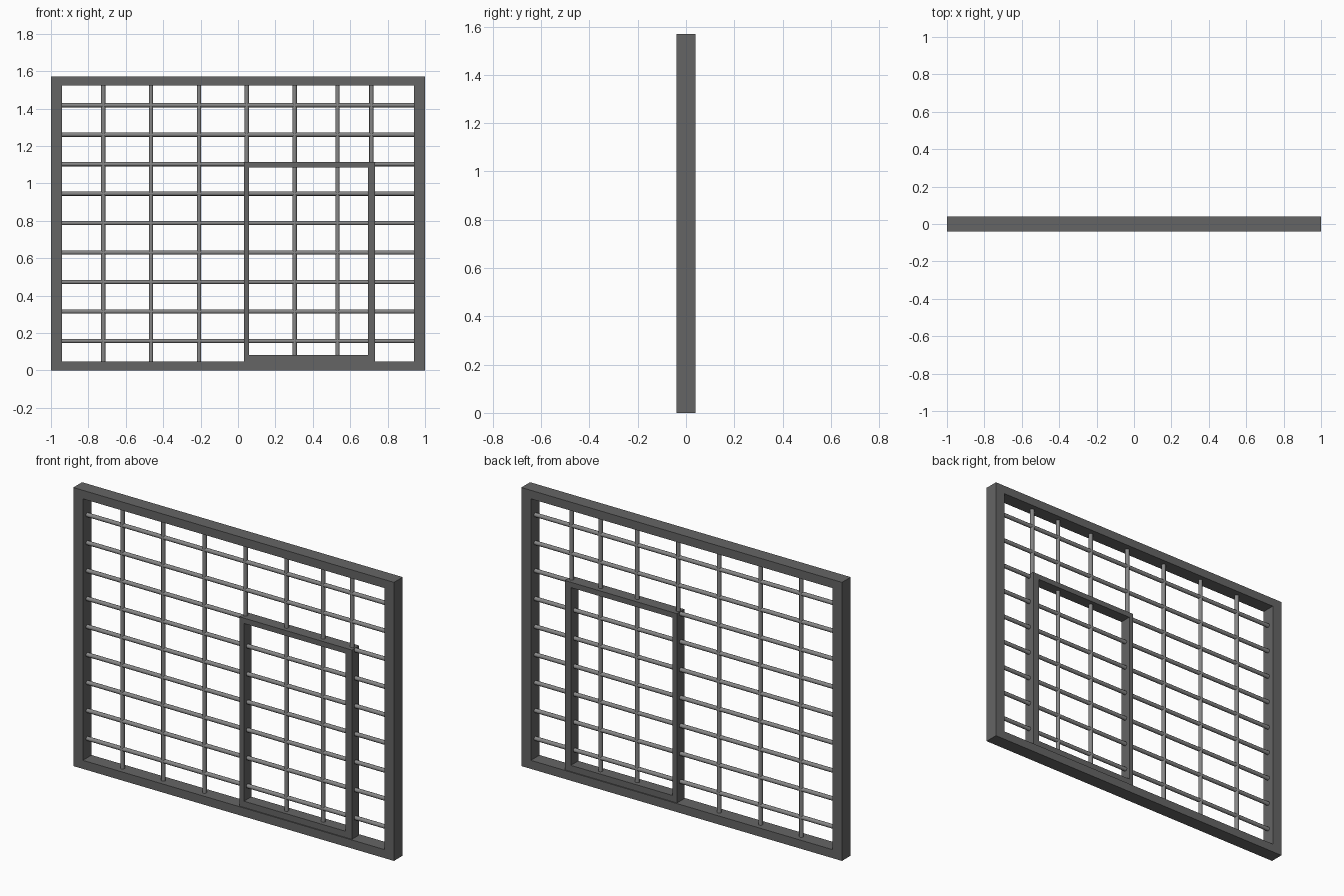
import bpy
import math

cube = bpy.data.objects.get("Cube")
if cube:
    bpy.data.objects.remove(cube, do_unlink=True)


def material(name, grey):
    mat = bpy.data.materials.new(name)
    mat.use_nodes = True
    colour = (grey, grey, grey, 1)
    mat.diffuse_color = colour
    mat.node_tree.nodes["Principled BSDF"].inputs["Base Color"].default_value = colour
    return mat


dark_steel = material("dark_steel", 0.13)
bar_steel = material("bar_steel", 0.24)


def box(name, x0, x1, z0, z1, depth):
    bpy.ops.mesh.primitive_cube_add(size=1, location=((x0 + x1) / 2, 0, (z0 + z1) / 2))
    obj = bpy.context.object
    obj.name = name
    obj.scale = (x1 - x0, depth, z1 - z0)
    bpy.ops.object.transform_apply(location=False, rotation=False)
    obj.data.materials.append(dark_steel)


def rod(name, centre, length, horizontal):
    bpy.ops.mesh.primitive_cylinder_add(
        vertices=12, radius=0.0115, depth=length, location=centre,
        rotation=(0, math.pi / 2 if horizontal else 0, 0))
    obj = bpy.context.object
    obj.name = name
    obj.data.materials.append(bar_steel)
    bpy.ops.object.shade_smooth_by_angle(angle=math.radians(40))


# Outer frame
HEIGHT, DEPTH = 1.57, 0.078
SIDE, RAIL = 0.06, 0.048
box("frame_right_post", -1, -1 + SIDE, 0, HEIGHT, DEPTH)
box("frame_left_post", 1 - SIDE, 1, 0, HEIGHT, DEPTH)
box("frame_bottom_rail", -1 + SIDE, 1 - SIDE, 0, RAIL, DEPTH)
box("frame_top_rail", -1 + SIDE, 1 - SIDE, HEIGHT - RAIL, HEIGHT, DEPTH)

# Door frame
DOOR_DEPTH = 0.066
box("door_right_post", 0.033, 0.06, 0.045, 1.115, DOOR_DEPTH)
box("door_left_post", 0.695, 0.733, 0.045, 1.115, DOOR_DEPTH)
box("door_bottom_rail", 0.06, 0.695, 0.045, 0.083, DOOR_DEPTH)
box("door_top_rail", 0.06, 0.695, 1.085, 1.115, DOOR_DEPTH)

# Horizontal bars
for i in range(9):
    rod(f"horizontal_bar_{i + 1}", (0, 0, 0.157 + i * 0.1576), 2 - 2 * SIDE + 0.01, True)

# Vertical bars
for i, x in enumerate((-0.72, -0.465, -0.208, 0.047, 0.303, 0.532, 0.713)):
    rod(f"vertical_bar_{i + 1}", (x, 0, HEIGHT / 2), HEIGHT - 2 * RAIL + 0.01, False)
